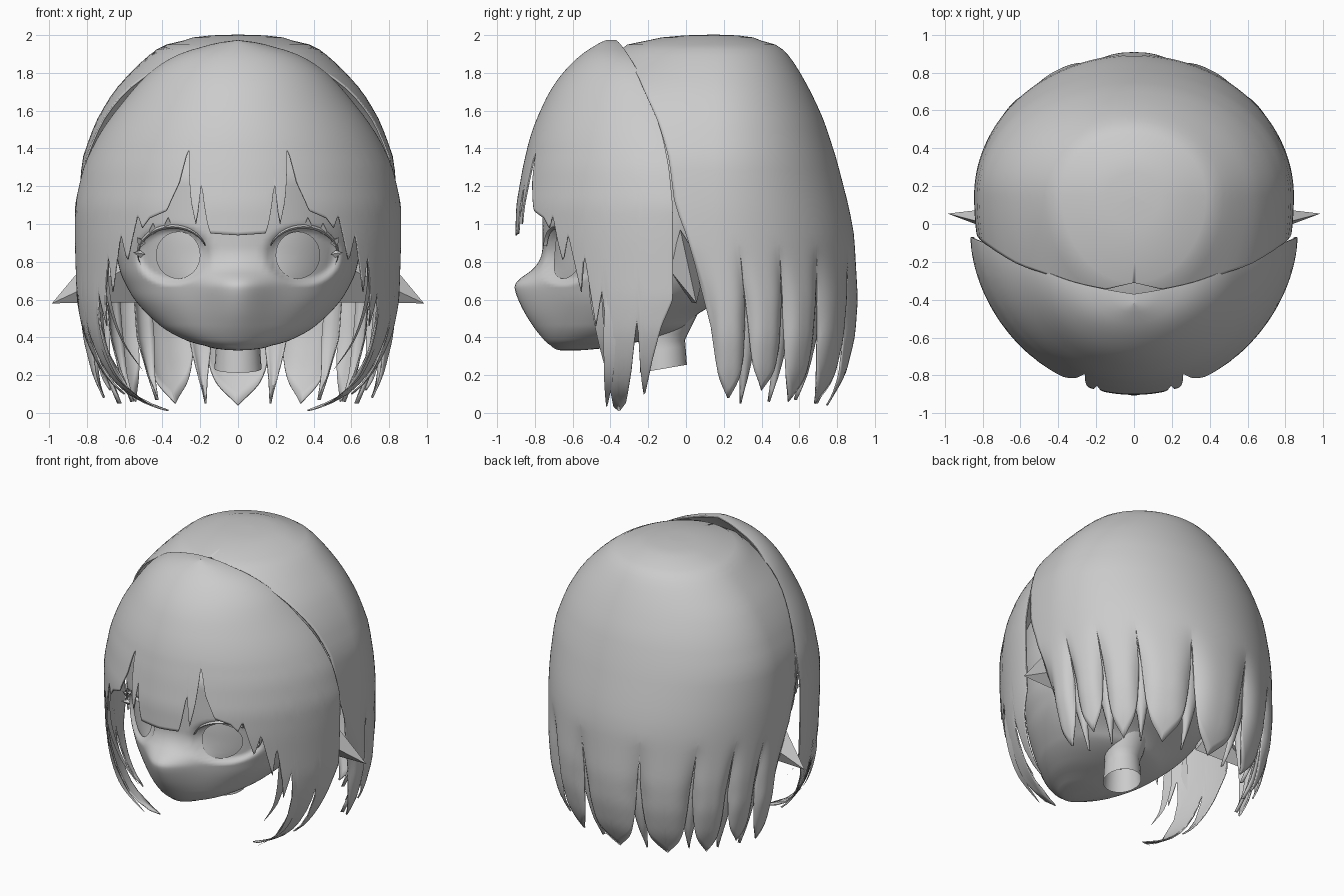
import bpy, bmesh, math
from mathutils import Vector

if "Cube" in bpy.data.objects:
    bpy.data.objects.remove(bpy.data.objects["Cube"])


def lut(t, table):
    """Interpolate the rows of a table keyed by its rising first column."""
    if t <= table[0][0]:
        return table[0][1:]
    for a, b in zip(table, table[1:]):
        if t <= b[0]:
            k = (t - a[0]) / (b[0] - a[0])
            return [p + (q - p) * k for p, q in zip(a[1:], b[1:])]
    return table[-1][1:]


def soft(t, table, h):
    """Same, with the kinks averaged away (window shrinks at both ends)."""
    h = min(h, max(0, t - table[0][0]), max(0, table[-1][0] - t))
    rows = [lut(t + h * k, table) for k in (-1, -.5, 0, .5, 1)]
    return [sum(c) / 5 for c in zip(*rows)]


def finish(name, bm, thick=0.0, angle=55):
    bmesh.ops.remove_doubles(bm, verts=bm.verts, dist=0.0004)
    bmesh.ops.recalc_face_normals(bm, faces=bm.faces)
    me = bpy.data.meshes.new(name)
    bm.to_mesh(me)
    bm.free()
    me.shade_smooth()
    me.set_sharp_from_angle(angle=math.radians(angle))
    ob = bpy.data.objects.new(name, me)
    bpy.context.collection.objects.link(ob)
    if thick:
        mod = ob.modifiers.new("thickness", "SOLIDIFY")
        mod.thickness, mod.offset = thick, 0
    return ob


def add_grid(bm, fn, nu, nv):
    rows = [[bm.verts.new(fn(i / nu, j / nv)) for i in range(nu + 1)] for j in range(nv + 1)]
    for r, s in zip(rows, rows[1:]):
        for i in range(nu):
            bm.faces.new((r[i], r[i + 1], s[i + 1], s[i]))


def grid(name, fn, nu, nv, thick=0.0):
    bm = bmesh.new()
    add_grid(bm, fn, nu, nv)
    return finish(name, bm, thick)


def mirror(ob):
    mod = ob.modifiers.new("mirror", "MIRROR")
    mod.use_mirror_merge = False


def drop(v, top, knee, low, split):
    """Level rows from the crown to the knee, then stretched to the lower edge."""
    if v < split:
        return top - (top - knee) * (v / split) ** 1.8
    return knee + (low - knee) * (v - split) / (1 - split)


# Back hair: z, half width, back y, front edge y, front depth
BACK = [(0.03, .69, .74, .13, 1.2), (.2, .77, .84, .13, 1.2), (.4, .82, .89, .12, 1.2),
        (.6, .835, .905, .10, 1.2), (.95, .84, .885, 0, 1.2), (1.1, .84, .855, -.06, 1.2),
        (1.35, .82, .79, -.09, 1.2), (1.55, .745, .725, -.15, 1.1), (1.7, .655, .655, -.22, .9),
        (1.8, .565, .60, -.26, .72), (1.9, .46, .535, -.33, .54), (1.95, .39, .48, -.36, .5),
        (1.98, .31, .42, -.4, .36), (1.992, .22, .34, -.4, .24), (1.998, 0, .15, -.4, .001)]
LOCKS = [(0, .17, .04), (.17, .45, .05), (.45, .65, .06), (.65, .83, .12), (.83, 1, .07)]
Y0 = .15


def back_point(u, z, puff=0.0):
    w, b, yf, f = soft(z, BACK, .04)
    lo = math.asin(max(-1, min(1, (yf - Y0) / f)))
    phi = math.pi / 2 - abs(u) * (math.pi / 2 - lo)
    s = math.sin(phi)
    d = b - Y0 if s > 0 else f
    k = 1 + puff
    return Vector((math.copysign(w * math.cos(phi) * k, u), Y0 + d * s * k, z))


def back_hair(i, v):
    u = i * 2 - 1
    a = abs(u)
    for lo, hi, tip in LOCKS:
        if a <= hi:
            s = a / hi if lo == 0 else abs((a - lo) / (hi - lo) * 2 - 1)
            break
    low = tip + (.80 - tip) * (.25 * s + .75 * s ** 7)
    z = drop(v, 1.998, .9, low, .6)
    fade = max(0, min(1, (.88 - z) / .4))
    return back_point(u, z, -.08 * fade * s ** 3)


grid("back_hair", back_hair, 200, 36, .01)

# Narrow locks tucked behind the gaps
bm = bmesh.new()
for side in (-1, 1):
    for uc, tip in ((.17, .05), (.45, .07), (.65, .06), (.83, .05)):
        def narrow(i, v, uc=uc, tip=tip, side=side):
            z = .85 + (tip - .85) * v
            wid = .05 * (1 - max(0, (v - .6) / .4)) + .0005
            return back_point(side * (uc + (i * 2 - 1) * wid), z, -.06 - .03 * (i * 2 - 1) ** 2)
        add_grid(bm, narrow, 6, 12)
finish("inner_back_locks", bm, .006)

# Front hair with side locks: z, half width, front y, rear edge y
FRONT = [(.01, .39, -.86, -.08), (.03, .48, -.86, -.08), (.07, .58, -.86, -.08), (.15, .68, -.86, -.08),
         (.27, .76, -.86, -.08), (.42, .82, -.86, -.08), (.6, .85, -.88, -.07), (.92, .86, -.90, -.07),
         (1.1, .86, -.895, -.07), (1.3, .815, -.86, -.09), (1.45, .745, -.825, -.12), (1.55, .68, -.79, -.15),
         (1.7, .56, -.72, -.21), (1.8, .47, -.65, -.25), (1.9, .32, -.55, -.31), (1.95, .16, -.47, -.345),
         (1.97, 0, -.42, -.37)]
# Lower edge by angle from the middle
EDGE = [(0, .94), (10, .95), (11.5, 1.05), (13.4, 1.23), (14, 1.08), (15, 1.0), (17, 1.13), (19.7, 1.42),
        (21.5, 1.23), (26, 1.07), (33, 1.03), (36, .98), (38, 1.05), (43, .8), (46, .95), (51, .64), (53, .85),
        (57, .46), (60, .65), (61.5, .45), (63, .13), (64.5, .035), (67, .01), (70, .06), (72, .22), (74.5, .52),
        (76, .2), (77.5, .08), (81, .28), (85, .46), (90, .6)]


def front_hair(i, v):
    deg = (i * 2 - 1) * 90
    z = drop(v, 1.97, 1.45, lut(abs(deg), EDGE)[0], .4)
    w, f, r = soft(z, FRONT, .04)
    p = math.radians(deg)
    return Vector((w * math.sin(p), r - (r - f) * max(0, math.cos(p)) ** 1.12, z))


grid("front_hair", front_hair, 240, 44, .008)


# Thin loose strands: tapering strips along x, y, z, half width
def strip(bm, pts):
    n = len(pts) - 1
    P = [Vector(p[:3]) for p in pts]

    def fn(i, v):
        k = min(int(v * n), n - 1)
        t = v * n - k
        a, b, c, d = P[max(k - 1, 0)], P[k], P[k + 1], P[min(k + 2, n)]
        q = .5 * (2 * b + (c - a) * t + (2 * a - 5 * b + 4 * c - d) * t * t + (3 * b - 3 * c + d - a) * t ** 3)
        s = i * 2 - 1
        wid = pts[k][3] + (pts[k + 1][3] - pts[k][3]) * t
        return Vector((q[0] + wid * .3 * s, q[1] + s * wid, q[2]))
    add_grid(bm, fn, 4, 20)


bm = bmesh.new()
for pts in ([(.75, -.38, .9, .01), (.75, -.40, .5, .035), (.65, -.41, .2, .025), (.45, -.42, .03, .001)],
            [(.68, -.48, .9, .01), (.69, -.48, .65, .035), (.62, -.45, .4, .02), (.5, -.42, .22, .001)]):
    strip(bm, pts)
mirror(finish("loose_strands", bm))

# Head: z, half width, front y, centre y, rear y, muzzle depth
HEAD = [(.33, 0, -.66, -.62, -.58, 0), (.335, .1, -.68, -.58, -.5, .01), (.35, .2, -.70, -.5, -.35, .02),
        (.43, .375, -.73, -.36, -.03, .06), (.52, .48, -.75, -.25, .05, .10), (.6, .55, -.76, -.2, .2, .13),
        (.66, .585, -.765, -.16, .28, .145), (.70, .605, -.765, -.15, .3, .145), (.73, .62, -.76, -.15, .32, .085),
        (.77, .63, -.755, -.15, .34, .04), (.84, .645, -.75, -.15, .37, .01), (1.0, .66, -.76, -.15, .4, 0),
        (1.25, .66, -.76, -.13, .42, 0), (1.5, .56, -.64, -.1, .38, 0), (1.7, .35, -.4, -.05, .25, 0),
        (1.78, 0, -.05, 0, .05, 0)]


def face_y(x, z):
    w, f, c, r, m = soft(z, HEAD, .03)
    q = max(0, 1 - (x / max(w, .001)) ** 2)
    return c - (c - f) * math.sqrt(q) - m * math.exp(-(x / .19) ** 2) * q


def head(i, v):
    z = .33 + 1.45 * v ** 1.3
    w, f, c, r, m = soft(z, HEAD, .03)
    a = i * math.tau
    x = w * math.sin(a)
    if math.cos(a) < 0:
        return Vector((x, c - (r - c) * math.cos(a), z))
    d = ((abs(x) - .345) / .19) ** 2 + ((z - .835) / .15) ** 2
    k = max(0, min(1, (1.15 - d) * 2))
    return Vector((x, face_y(x, z) + .045 * k * k * (3 - 2 * k), z))


grid("head", head, 128, 90)


# Neck, slightly tilted and open below
def neck(i, v):
    a = i * math.tau
    r = lut(v, [(0, .125), (.5, .115), (1, .15)])[0]
    y = -.12 + r * math.cos(a) + .06 * max(0, v - .5)
    return Vector((r * math.sin(a), y, .22 + .3 * v + .17 * (y + .2) * (1 - v)))


grid("neck", neck, 24, 8)


# Eyes: discs following the curve of the face
def eye(i, v):
    a = i * math.tau
    x, z = .317 + .118 * v * math.cos(a), .835 + .125 * v * math.sin(a)
    return Vector((x, face_y(x, z) + .03 - .008 * (1 - v * v), z))


mirror(grid("eye", eye, 32, 6))


# Upper lash band with spikes
def lash(i, v):
    a = math.radians(160 - 180 * i)
    k = v * .022 * math.sin(math.pi * min(1, i * .9 + .08))
    x, z = .345 + (.18 + k) * math.cos(a), .835 + (.14 + k) * math.sin(a)
    return Vector((x, face_y(x, z) - .018 * math.sin(math.pi * v) - .003, z))


mirror(grid("upper_lash", lash, 32, 4))

bm = bmesh.new()
for x, z, dx, dz in ((.37, .99, 0, .045), (.45, .96, .0, .045), (.51, .90, .025, .03), (.515, .84, .04, .01)):
    y = face_y(x, z)
    base = [bm.verts.new((x + .022 * math.cos(k * math.pi / 2), y - .01 + .01 * (k % 2),
                          z + .02 * math.sin(k * math.pi / 2))) for k in range(4)]
    tip = bm.verts.new((x + dx, y - .03, z + dz))
    for k in range(4):
        bm.faces.new((base[k], base[(k + 1) % 4], tip))
mirror(finish("lash_spikes", bm, 0, 20))

# Pointed ears
bm = bmesh.new()
ring = [bm.verts.new(p) for p in ((.66, -.03, .97), (.6, -.09, .76), (.5, .03, .585), (.6, .1, .76))]
tip = bm.verts.new((.985, .055, .58))
for k in range(4):
    bm.faces.new((ring[k], ring[(k + 1) % 4], tip))
bm.faces.new(ring)
mirror(finish("ear", bm, 0, 20))
